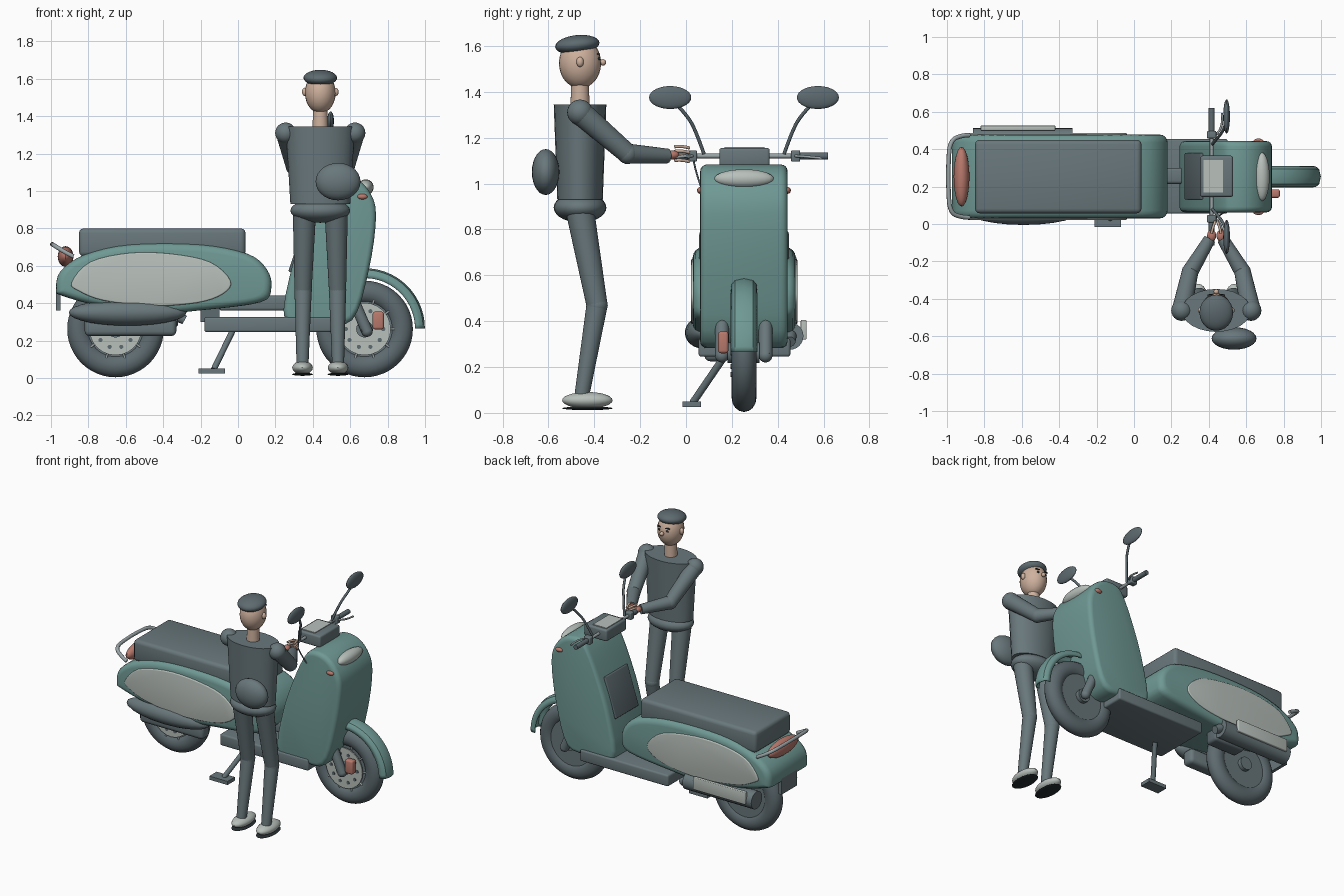
import bpy, bmesh
from math import sin, cos, pi, radians
from mathutils import Vector, Matrix

if "Cube" in bpy.data.objects:
    bpy.data.objects.remove(bpy.data.objects["Cube"])


def material(name, *rgb):
    m = bpy.data.materials.new(name)
    m.use_nodes = True
    m.diffuse_color = (*rgb, 1)
    m.node_tree.nodes["Principled BSDF"].inputs["Base Color"].default_value = (*rgb, 1)
    return m


TEAL = material("teal paint", .16, .32, .30)
GRAY = material("slate gray", .14, .185, .20)
DARK = material("tyre gray", .11, .145, .16)
METAL = material("light metal", .32, .37, .38)
PALE = material("pale panel", .48, .53, .50)
SKIN = material("skin", .62, .44, .34)
RED = material("lamp red", .48, .19, .15)
BLACK = material("sole black", .02, .028, .03)
MID = 0.253      # centre line of the scooter
made = []


def finish(name, bm, mat):
    bmesh.ops.recalc_face_normals(bm, faces=bm.faces)
    mesh = bpy.data.meshes.new(name)
    bm.to_mesh(mesh)
    bm.free()
    ob = bpy.data.objects.new(name, mesh)
    mesh.materials.append(mat)
    bpy.context.collection.objects.link(ob)
    made.append(ob)
    return ob


def box(name, lo, hi, mat, bevel=0):
    lo, hi = Vector(lo), Vector(hi)
    bm = bmesh.new()
    bmesh.ops.create_cube(bm, size=1, matrix=Matrix.Translation((lo + hi) / 2) @ Matrix.Diagonal((*(hi - lo), 1)))
    if bevel:
        bmesh.ops.bevel(bm, geom=bm.edges[:], offset=bevel, segments=3, profile=.5, affect='EDGES')
    return finish(name, bm, mat)


def ball(name, c, r, mat, tilt=0):
    r = r if isinstance(r, tuple) else (r, r, r)
    bm = bmesh.new()
    m = Matrix.Translation(c) @ Matrix.Rotation(tilt, 4, 'X') @ Matrix.Diagonal((*r, 1))
    bmesh.ops.create_uvsphere(bm, u_segments=24, v_segments=14, radius=1, matrix=m)
    return finish(name, bm, mat)


def limb(name, a, b, r0, r1, mat, flat=1):
    a, b = Vector(a), Vector(b)
    d = b - a
    bm = bmesh.new()
    m = Matrix.Translation((a + b) / 2) @ d.to_track_quat('Z', 'Y').to_matrix().to_4x4() @ Matrix.Diagonal((1, flat, 1, 1))
    bmesh.ops.create_cone(bm, cap_ends=True, segments=24, radius1=r0, radius2=r1, depth=d.length, matrix=m)
    return finish(name, bm, mat)


def tube(name, pts, r, mat):
    cu = bpy.data.curves.new(name, 'CURVE')
    cu.dimensions = '3D'
    cu.bevel_depth, cu.bevel_resolution, cu.use_fill_caps = r, 3, True
    sp = cu.splines.new('NURBS')
    sp.points.add(len(pts) - 1)
    for p, c in zip(sp.points, pts):
        p.co = (*c, 1)
    sp.use_endpoint_u, sp.order_u = True, 3
    cu.materials.append(mat)
    ob = bpy.data.objects.new(name, cu)
    bpy.context.collection.objects.link(ob)


def rounded(pts, n=4):
    # closed smooth curve through the points
    out, k = [], len(pts)
    for i in range(k):
        p = [Vector(pts[(i + j) % k]) for j in (-1, 0, 1, 2)]
        for s in range(n):
            t = s / n
            out.append(.5 * (2 * p[1] + (p[2] - p[0]) * t + (2 * p[0] - 5 * p[1] + 4 * p[2] - p[3]) * t * t
                             + (3 * p[1] - p[0] - 3 * p[2] + p[3]) * t ** 3))
    return out


def pillow(name, pts, y0, y1, edge, mat):
    # side profile carried across y, with softened rims
    pts = rounded(pts)
    lo = Vector([min(p[i] for p in pts) for i in (0, 1)])
    hi = Vector([max(p[i] for p in pts) for i in (0, 1)])
    c, half = (lo + hi) / 2, (hi - lo) / 2
    rim = [(edge * (1 - sin(a)), edge * (1 - cos(a))) for a in (0, pi / 8, pi / 4, pi * 3 / 8, pi / 2)]
    steps = [(i, y0 + d) for i, d in rim] + [(i, y1 - d) for i, d in reversed(rim)]
    bm = bmesh.new()
    rings = [[bm.verts.new((c.x + (p.x - c.x) * (1 - i / half.x), y, c.y + (p.y - c.y) * (1 - i / half.y)))
              for p in pts] for i, y in steps]
    for a, b in zip(rings, rings[1:]):
        for i in range(len(a)):
            bm.faces.new((a[i - 1], a[i], b[i], b[i - 1]))
    bm.faces.new(rings[0])
    bm.faces.new(rings[-1])
    return finish(name, bm, mat)


def sweep(name, centre, section, a0, a1, n, mat):
    # (y offset, radius) section turned about the axle
    bm = bmesh.new()
    rows = []
    for k in range(n + 1):
        a = radians(a0 + (a1 - a0) * k / n)
        rows.append([bm.verts.new((centre[0] + r * cos(a), MID + y, centre[1] + r * sin(a))) for y, r in section])
    for a, b in zip(rows, rows[1:]):
        for i in range(len(section) - 1):
            bm.faces.new((a[i], a[i + 1], b[i + 1], b[i]))
    bmesh.ops.remove_doubles(bm, verts=bm.verts, dist=1e-5)
    return finish(name, bm, mat)


# Wheels with brake disc on the right-hand side
for label, x in (("front", .677), ("rear", -.655)):
    z = .262
    ring = [(.054 * cos(i * pi / 8), .197 + .061 * sin(i * pi / 8)) for i in range(17)]
    sweep(label + "_tyre", (x, z), ring, 0, 360, 48, DARK)
    limb(label + "_wheel_plate", (x, MID - .03, z), (x, MID + .04, z), .17, .17, GRAY)
    limb(label + "_brake_disc", (x, .198, z), (x, .206, z), .14, .14, PALE)
    limb(label + "_hub", (x, .18, z), (x, .32, z), .045, .045, GRAY)
    for k in range(10):
        a = k * pi / 5
        c, s = cos(a), sin(a)
        limb(label + "_disc_hole", (x + .1 * c, .195, z + .1 * s), (x + .1 * c, .2, z + .1 * s), .011, .011, DARK)
        limb(label + "_spoke", (x + .13 * c, .215, z + .13 * s), (x + .18 * c, .215, z + .18 * s), .006, .006, METAL)

# Front fender, fork and caliper
arch = [(-.058, .27), (-.055, .295), (-.04, .313), (0, .322), (.04, .313), (.055, .295), (.058, .27)]
fender = sweep("front_fender", (.677, .265), arch, 0, 125, 28, TEAL)
fender.modifiers.new("thickness", 'SOLIDIFY').thickness = .008
for y in (.157, .347):
    limb("fork_leg", (.59, y, .48), (.69, y, .25), .03, .03, GRAY)
    ball("fork_end", (.69, y, .25), .03, GRAY)
limb("front_axle", (.677, .14, .262), (.677, .36, .262), .02, .02, GRAY)
box("brake_caliper", (.72, .14, .26), (.78, .185, .355), RED, .012)

# Leg shield, lamps and dashboard
pillow("leg_shield", [(.25, .31), (.29, .6), (.375, .85), (.46, 1.03), (.52, 1.08), (.62, 1.07), (.70, 1.0),
                      (.738, .87), (.70, .58), (.61, .31), (.43, .29)], .062, .443, .03, TEAL)
glove = box("glove_panel", (-.01, .13, -.14), (.01, .38, .14), DARK, .006)
glove.matrix_world = Matrix.Translation((.322, 0, .7)) @ Matrix.Rotation(radians(18), 4, 'Y')
ball("headlight", (.683, MID, 1.02), (.042, .13, .042), PALE)
for y in (.063, .442):
    ball("indicator", (.665, y, .97), (.027, .015, .015), RED)
box("dashboard", (.355, .145, 1.075), (.53, .365, 1.155), GRAY, .012)
box("display", (.372, .168, 1.15), (.475, .343, 1.16), PALE)

# Handlebar, grips and mirrors on both sides
for s in (-1, 1):
    def at(d): return MID + s * d
    limb("handlebar", (.415, at(.1), 1.12), (.415, at(.25), 1.12), .01, .01, METAL)
    limb("handgrip", (.415, at(.24), 1.12), (.415, at(.367), 1.12), .016, .016, DARK)
    box("switch_block", (.39, min(at(.205), at(.245)), 1.095), (.44, max(at(.205), at(.245)), 1.145), GRAY, .006)
    tube("brake_lever", [(.43, at(.22), 1.12), (.48, at(.25), 1.12), (.47, at(.34), 1.11)], .006, METAL)
    tube("mirror_stalk", [(.42, at(.175), 1.13), (.45, at(.21), 1.23), (.48, at(.25), 1.30), (.495, at(.3), 1.35)], .008, DARK)
    ball("mirror", (.495, at(.322), 1.375), (.018, .092, .05), DARK)
tube("brake_cable", [(.43, .03, 1.12), (.45, .04, 1.05), (.5, .075, .96)], .004, DARK)

# Footboard and tunnel
box("footboard", (-.18, .055, .245), (.5, .455, .325), GRAY, .012)
box("tunnel", (-.1, .215, .36), (.3, .3, .44), GRAY, .015)
box("frame_spine", (-.2, .2, .3), (-.1, .31, .42), DARK)

# Rear body, side panels and seat
pillow("rear_body", [(-.972, .47), (-.95, .57), (-.82, .66), (-.58, .715), (-.2, .715), (.05, .665), (.155, .58),
                     (.178, .48), (.12, .405), (-.2, .362), (-.45, .345), (-.74, .385), (-.94, .44)], .03, .478, .042, TEAL)
side = [(-.89, .51), (-.79, .62), (-.58, .668), (-.36, .664), (-.15, .62), (-.04, .52), (-.08, .45),
        (-.22, .402), (-.47, .386), (-.72, .415), (-.85, .465)]
for y in (.022, .446):
    pillow("side_panel", side, y, y + .04, .008, PALE)
box("seat", (-.85, .057, .65), (.04, .45, .80), GRAY, .025)

# Tail light, grab rail and plate
ball("tail_light", (-.922, MID, .65), (.042, .16, .055), RED)
tube("grab_rail", [(-.88, .035, .65), (-.92, .035, .67), (-.985, .06, .71), (-.993, .2, .715), (-.993, .31, .715),
                   (-.985, .445, .71), (-.92, .475, .67), (-.88, .475, .65)], .012, METAL)
box("number_plate", (-.972, .17, .36), (-.95, .34, .5), GRAY)

# Engine, swing arm and exhaust
ball("engine_cover", (-.59, .075, .35), (.315, .08, .07), GRAY)
box("swing_arm", (-.82, .08, .225), (-.33, .17, .33), GRAY, .025)
box("engine_block", (-.56, .32, .27), (-.32, .42, .42), DARK, .02)
limb("exhaust", (-.86, .452, .335), (-.33, .452, .335), .06, .06, GRAY)
limb("exhaust_tip", (-.33, .452, .335), (-.285, .452, .31), .03, .025, GRAY)
box("heat_shield", (-.82, .5, .32), (-.42, .526, .405), PALE, .005)

# Kickstand
limb("stand_leg", (-.03, .17, .25), (-.13, .03, .045), .016, .016, GRAY)
box("stand_foot", (-.21, -.015, .025), (-.07, .065, .05), GRAY)

# Rider: torso, hips, head and bag
PX, PY = .44, -.462
limb("torso", (PX, PY, .93), (PX, PY, 1.345), .16, .185, GRAY, .62)
ball("hips", (PX, PY, .895), (.16, .115, .065), GRAY)
limb("neck", (PX, PY, 1.33), (PX, PY, 1.45), .042, .038, SKIN)
ball("head", (PX, PY, 1.525), (.082, .092, .11), SKIN)
ball("nose", (PX, PY + .1, 1.528), .014, SKIN)
ball("cap", (PX, PY - .012, 1.605), (.09, .097, .042), DARK, radians(6))
ball("bag", (.535, -.612, 1.05), (.12, .06, .1), GRAY)

# Rider: limbs, mirrored about the body centre
for s in (-1, 1):
    ball("ear", (PX + s * .083, PY, 1.53), (.015, .016, .022), SKIN)
    ball("eye", (PX + s * .03, PY + .083, 1.545), (.01, .006, .007), BLACK)
    box("eyebrow", (PX + s * .032 - .015, PY + .075, 1.562), (PX + s * .032 + .015, PY + .086, 1.567), BLACK)
    hip, knee, ankle = (PX + s * .085, PY, .88), (PX + s * .092, -.388, .47), (PX + s * .095, -.455, .07)
    limb("thigh", hip, knee, .062, .046, GRAY)
    ball("knee", knee, .047, GRAY)
    limb("shin", knee, ankle, .046, .032, GRAY)
    ball("shoe", (PX + s * .095, -.43, .055), (.055, .11, .036), PALE)
    ball("sole", (PX + s * .095, -.43, .02), (.056, .11, .008), BLACK)
    shoulder, elbow, wrist = (PX + s * .185, PY, 1.31), (PX + s * .14, -.255, 1.13), (PX + s * .035, -.08, 1.12)
    ball("shoulder", shoulder, .056, GRAY)
    limb("upper_arm", shoulder, elbow, .053, .044, GRAY)
    ball("elbow", elbow, .045, GRAY)
    limb("forearm", elbow, wrist, .044, .032, GRAY)
    ball("palm", (PX + s * .025, -.062, 1.125), (.024, .032, .02), RED)
    for k in range(4):
        z = 1.095 + .02 * k
        tube("finger", [(PX + s * .025, -.05, z + .005), (PX + s * .02, -.02, z + .01), (PX + s * .005, .015, z)], .007, SKIN)

# Smooth shading with crisp edges
bpy.ops.object.select_all(action='DESELECT')
for ob in made:
    ob.select_set(True)
bpy.context.view_layer.objects.active = made[0]
bpy.ops.object.shade_smooth_by_angle(angle=radians(35))
